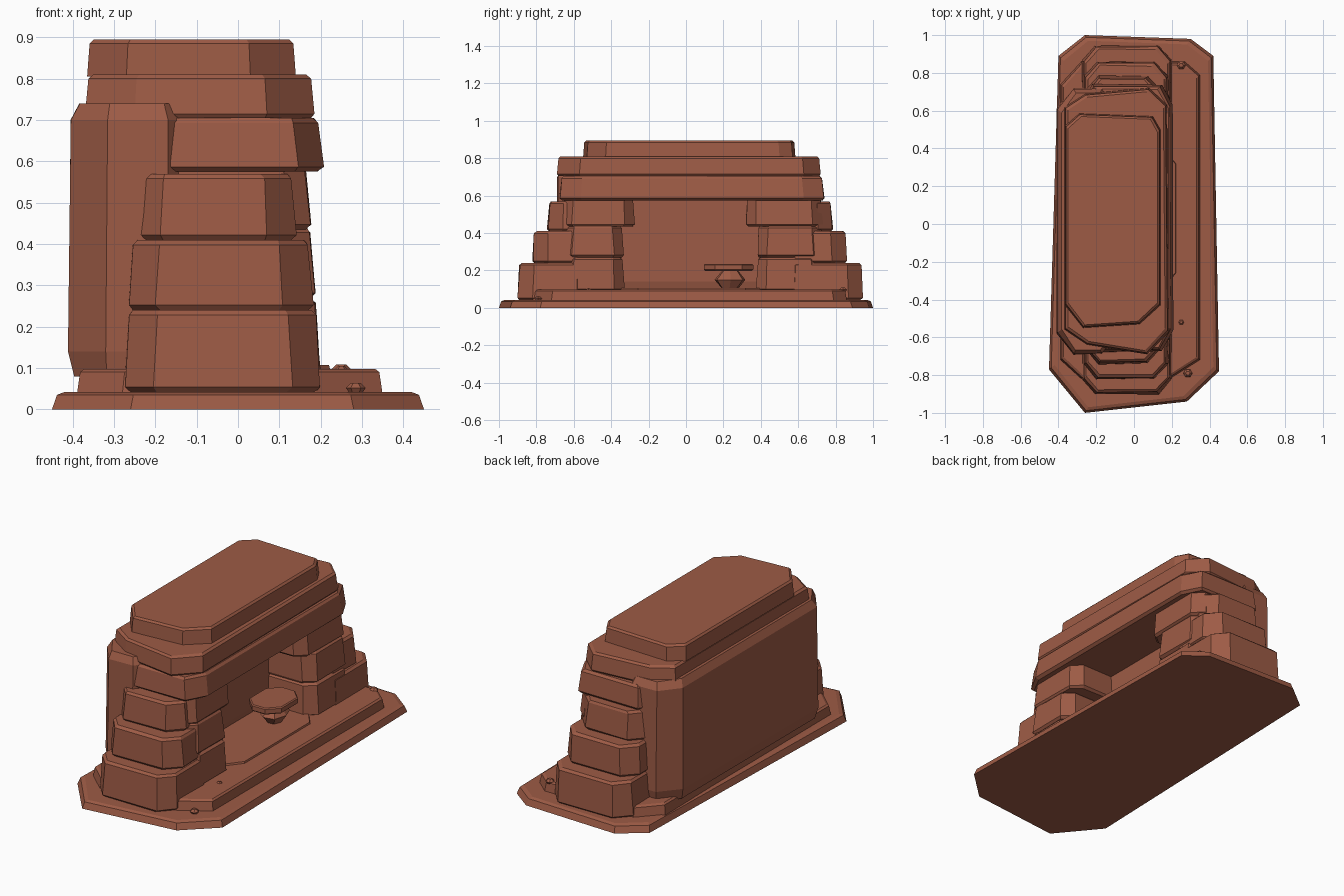
import bpy, random
from math import cos, sin, tau

random.seed(4)
cube = bpy.data.objects.get("Cube")
if cube:
    bpy.data.objects.remove(cube, do_unlink=True)

clay = bpy.data.materials.new("terracotta_rock")
clay.use_nodes = True
COLOUR = (0.34, 0.105, 0.06, 1)
clay.diffuse_color = COLOUR
clay.node_tree.nodes["Principled BSDF"].inputs["Base Color"].default_value = COLOUR


def loft(name, outline, levels, wobble=0.0):
    """Stack copies of an outline; levels are (height, inset towards centre)."""
    n = len(outline)
    cx = (min(p[0] for p in outline) + max(p[0] for p in outline)) / 2
    cy = (min(p[1] for p in outline) + max(p[1] for p in outline)) / 2
    hx = max(p[0] for p in outline) - cx
    hy = max(p[1] for p in outline) - cy
    verts = []
    for z, inset in levels:
        for x, y in outline:
            verts.append((cx + (x - cx) * (1 - inset / hx) + random.uniform(-wobble, wobble),
                          cy + (y - cy) * (1 - inset / hy) + random.uniform(-wobble, wobble), z))
    faces = [tuple(reversed(range(n))), tuple(range(len(verts) - n, len(verts)))]
    for k in range(len(levels) - 1):
        for i in range(n):
            j = (i + 1) % n
            faces.append((k * n + i, k * n + j, (k + 1) * n + j, (k + 1) * n + i))
    mesh = bpy.data.meshes.new(name)
    mesh.from_pydata(verts, [], faces)
    mesh.materials.append(clay)
    obj = bpy.data.objects.new(name, mesh)
    bpy.context.collection.objects.link(obj)
    return obj


def cut_rect(x0, x1, y0, y1, cx, cy):
    """Rectangle with its four corners cut off."""
    return [(x0 + cx, y0), (x1 - cx, y0), (x1, y0 + cy), (x1, y1 - cy),
            (x1 - cx, y1), (x0 + cx, y1), (x0, y1 - cy), (x0, y0 + cy)]


def stone(name, x, y, z, cut=(0.06, 0.05), lean=0.01, lip=0.012):
    """Hewn block: cut corners, leaning sides and a narrow chipped rim."""
    levels = [(z[0], lip), (z[0] + lip, 0), (z[1] - lip, lean), (z[1], lean + lip)]
    return loft(name, cut_rect(*x, *y, *cut), levels, 0.004)


# Stepped ground slabs
base = [(-0.26, -1), (0.28, -0.94), (0.45, -0.78), (0.42, 0.89),
        (0.30, 0.98), (-0.26, 1), (-0.40, 0.89), (-0.45, -0.77)]
loft("ground_slab", base, [(0, 0), (0.035, 0.012), (0.042, 0.03)])
platform = [(-0.28, -0.82), (0.19, -0.82), (0.35, -0.72), (0.35, 0.79),
            (0.27, 0.86), (-0.28, 0.86), (-0.39, 0.74), (-0.39, -0.72)]
loft("platform", platform, [(0.035, 0), (0.09, 0.008), (0.098, 0.018)])
loft("floor_pad", cut_rect(-0.15, 0.225, -0.36, 0.42, 0.08, 0.1), [(0.09, 0), (0.107, 0.005)])

# Thick back wall
loft("back_wall", cut_rect(-0.41, -0.08, -0.69, 0.72, 0.09, 0.11),
     [(0.08, 0.012), (0.14, 0), (0.70, 0.004), (0.74, 0.025)], 0.003)

# Outer end piers, three stepped stones at each end
ends = [(0.20, 0.90, 0.945, 0.042, 0.24),
        (0.18, 0.82, 0.86, 0.24, 0.41),
        (0.14, 0.74, 0.785, 0.41, 0.57)]
for i, (x1, front, back, z0, z1) in enumerate(ends):
    x = (-0.275 + 0.008 * i, x1)
    stone(f"front_pier_stone_{i + 1}", x, (-front, -0.5), (z0, z1), (0.07, 0.08))
    stone(f"back_pier_stone_{i + 1}", x, (0.5, back), (z0, z1), (0.07, 0.08))

# Inner jamb stones either side of the recess
jambs = [(0.195, -0.33, 0.375, 0.09, 0.27),
         (0.185, -0.335, 0.38, 0.27, 0.44),
         (0.175, -0.275, 0.32, 0.435, 0.59)]
for i, (x1, front, back, z0, z1) in enumerate(jambs):
    stone(f"front_jamb_stone_{i + 1}", (-0.22, x1), (-0.66, front), (z0, z1))
    stone(f"back_jamb_stone_{i + 1}", (-0.22, x1), (back, 0.73), (z0, z1))

# Lintel and roof layers
stone("lintel", (-0.28, 0.205), (-0.675, 0.74), (0.575, 0.705), (0.06, 0.11), 0.012)
roof = [(-0.25, -0.64), (0.07, -0.69), (0.185, -0.57), (0.175, 0.63),
        (0.08, 0.72), (-0.26, 0.69), (-0.37, 0.62), (-0.37, -0.56)]
loft("roof_layer", roof, [(0.705, 0.008), (0.715, 0), (0.80, 0.008), (0.81, 0.02)])
cap = [(-0.27, -0.55), (0.03, -0.53), (0.14, -0.43), (0.14, 0.5),
       (0.10, 0.57), (-0.29, 0.585), (-0.365, 0.52), (-0.365, -0.43)]
loft("cap_stone", cap, [(0.805, 0), (0.885, 0.006), (0.895, 0.016)])

# Small table on a faceted rock
loft("table_top", cut_rect(-0.04, 0.16, 0.095, 0.36, 0.06, 0.06),
     [(0.198, 0.008), (0.205, 0), (0.23, 0), (0.235, 0.006)])
ring = [(0.06 + 0.075 * cos(i * tau / 7), 0.235 + 0.085 * sin(i * tau / 7)) for i in range(7)]
loft("table_rock", ring, [(0.10, 0.04), (0.15, 0), (0.20, 0.04)], 0.004)

# Loose pebbles
for i, (x, y, z, r) in enumerate([(0.285, -0.79, 0.04, 0.024), (0.25, 0.84, 0.085, 0.024),
                                  (0.25, -0.52, 0.09, 0.015)]):
    hexagon = [(x + r * cos(k * tau / 6), y + r * sin(k * tau / 6)) for k in range(6)]
    loft(f"pebble_{i + 1}", hexagon, [(z, r / 3), (z + r / 2, 0), (z + r, r / 2)])
